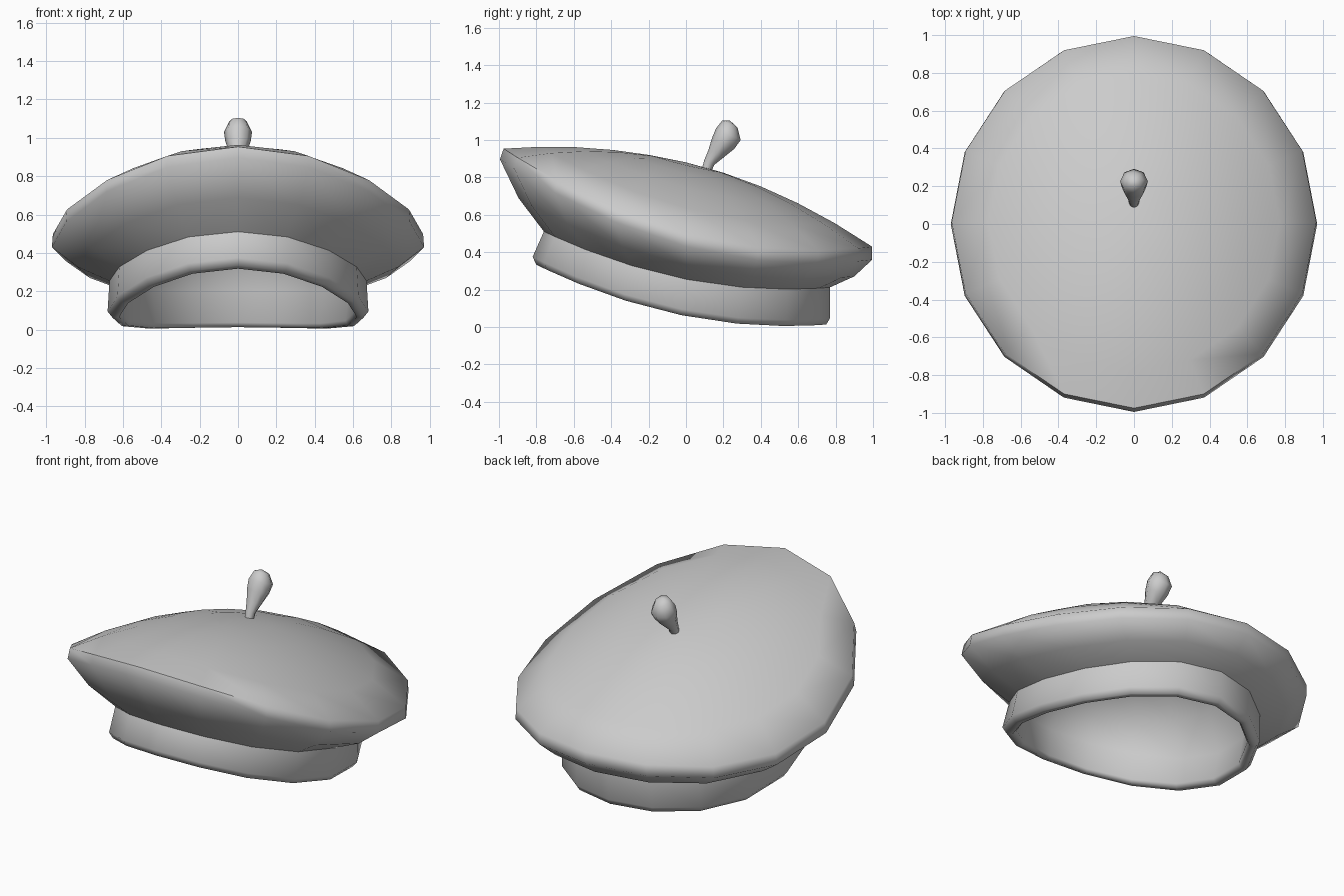
import bpy
from math import sin, cos, pi, radians

if "Cube" in bpy.data.objects:
    bpy.data.objects.remove(bpy.data.objects["Cube"])

N = 16


def loft(name, rings, angle=60):
    """Skin a list of rings, ordered top to bottom; a one-point ring closes an end."""
    verts, faces, idx = [], [], []
    for r in rings:
        idx.append(list(range(len(verts), len(verts) + len(r))))
        verts += r
    for a, b in zip(idx, idx[1:]):
        n = max(len(a), len(b))
        for i in range(n):
            j = (i + 1) % n
            q = [a[i % len(a)], b[i % len(b)], b[j % len(b)], a[j % len(a)]]
            faces.append(list(dict.fromkeys(q)))
    mesh = bpy.data.meshes.new(name)
    mesh.from_pydata(verts, [], faces)
    ob = bpy.data.objects.new(name, mesh)
    bpy.context.collection.objects.link(ob)
    bpy.ops.object.select_all(action='DESELECT')
    ob.select_set(True)
    bpy.context.view_layer.objects.active = ob
    bpy.ops.object.shade_smooth_by_angle(angle=radians(angle))
    return ob


def oval(rx, ry, cy, height, n=N):
    """Oval ring whose height follows a function of y."""
    pts = []
    for i in range(n):
        t = 2 * pi * i / n
        y = cy + ry * sin(t)
        pts.append((rx * cos(t), y, height(y)))
    return pts


def rim_z(y):
    return 0.50 - 0.27 * y + 0.20 * y * y


def hem_z(y):
    return 0.055 - 0.197 * y + 0.183 * y * y


def mix(a, b, t):
    return [tuple(p + (q - p) * t for p, q in zip(u, v)) for u, v in zip(a, b)]


# Crown: tilted dome, thin rim, underside tucking in to the band
rim_top = oval(0.965, 0.985, 0.01, rim_z)
rim_low = oval(0.97, 0.995, 0.0, lambda y: rim_z(y) - 0.07)
band_top = oval(0.67, 0.765, 0.005, lambda y: hem_z(y) + 0.20)


def dome(s):
    return [(s * x, s * y, 0.88 - 0.233 * s * y + s * s * (z - 0.88 + 0.233 * y))
            for x, y, z in rim_top]


under = [(x * 1.02, y * 1.02, z - 0.015) for x, y, z in mix(rim_low, band_top, 0.5)]
loft("crown", [[(0, 0, 0.88)]] + [dome(s) for s in (0.2, 0.4, 0.6, 0.8, 1.0)]
     + [rim_low, under, band_top])

# Head band: outer wall, rounded hem, and inner lining closing as a bowl
def wall(rx, ry, cy, h):
    return oval(rx, ry, cy, lambda y: hem_z(y) + h)


lining = wall(0.63, 0.72, -0.01, 0.20)


def lining_ring(s, lift):
    return [(s * x, s * y, z + lift * (0.80 - z)) for x, y, z in lining]


loft("head_band", [band_top, wall(0.68, 0.795, -0.025, 0.035), wall(0.655, 0.775, -0.025, 0.003),
                   wall(0.62, 0.74, -0.025, 0.005), wall(0.605, 0.72, -0.02, 0.03), lining,
                   lining_ring(0.9, 0.45), lining_ring(0.65, 0.75), lining_ring(0.35, 0.93),
                   [(0, 0, 0.8)]])

# Stalk: leaning back with a bulb at the tip (y, z, radius)
path = [(0.235, 1.085, 0.045), (0.226, 1.03, 0.073), (0.198, 0.98, 0.066),
        (0.16, 0.925, 0.045), (0.125, 0.88, 0.03), (0.11, 0.84, 0.026)]
tilt = radians(-25)
loft("stalk", [[(0, 0.235, 1.103)]]
     + [[(r * cos(k * pi / 4), y + r * sin(k * pi / 4) * cos(tilt), z + r * sin(k * pi / 4) * sin(tilt))
         for k in range(8)] for y, z, r in path]
     + [[(0, 0.11, 0.83)]])
